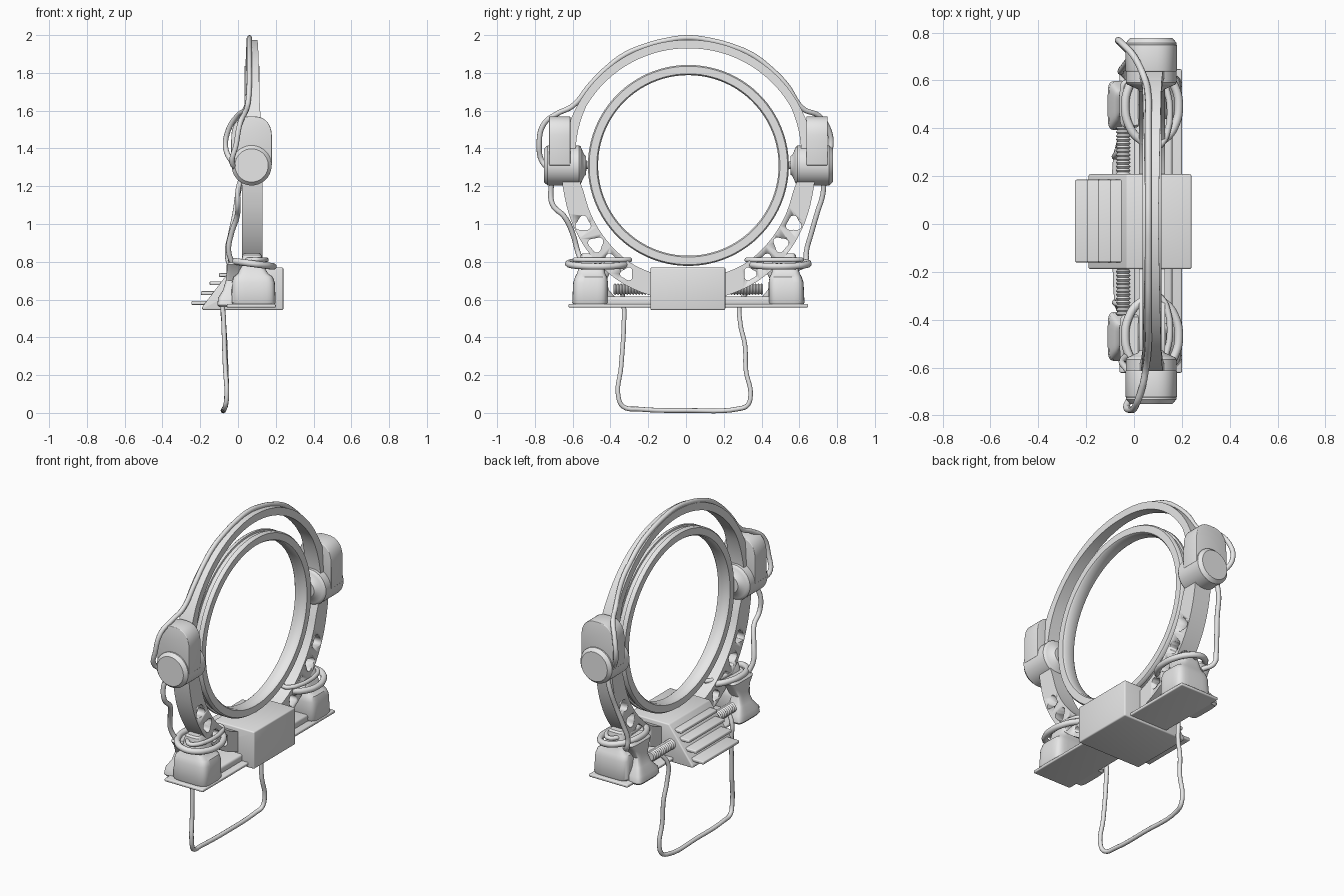
import bpy, bmesh, math
from mathutils import Vector

if "Cube" in bpy.data.objects:
    bpy.data.objects.remove(bpy.data.objects["Cube"])

YC, ZC, XC = 0.0125, 1.31, 0.075      # centre of the rings
grey = bpy.data.materials.new("plain grey")
grey.diffuse_color = (0.8, 0.8, 0.8, 1)
grey.use_nodes = True
grey.node_tree.nodes["Principled BSDF"].inputs["Base Color"].default_value = grey.diffuse_color


def activate(ob):
    bpy.ops.object.select_all(action='DESELECT')
    ob.select_set(True)
    bpy.context.view_layer.objects.active = ob


def finish(name, bm, bevel=0, smooth=True):
    bmesh.ops.recalc_face_normals(bm, faces=bm.faces[:])
    me = bpy.data.meshes.new(name)
    bm.to_mesh(me)
    bm.free()
    me.materials.append(grey)
    ob = bpy.data.objects.new(name, me)
    bpy.context.collection.objects.link(ob)
    activate(ob)
    if bevel:
        m = ob.modifiers.new("bevel", 'BEVEL')
        m.width, m.segments, m.angle_limit = bevel, 3, math.radians(35)
        bpy.ops.object.modifier_apply(modifier=m.name)
    if smooth:
        bpy.ops.object.shade_smooth_by_angle(angle=math.radians(35))
    return ob


def skin(name, loops, closed=False, bevel=0):
    """Bridge a list of equal-length point loops."""
    bm = bmesh.new()
    rows = [[bm.verts.new(p) for p in lp] for lp in loops]
    n = len(rows[0])
    for i in range(len(rows) if closed else len(rows) - 1):
        a, b = rows[i], rows[(i + 1) % len(rows)]
        for j in range(n):
            k = (j + 1) % n
            bm.faces.new((a[j], a[k], b[k], b[j]))
    if not closed:
        bm.faces.new(rows[0])
        bm.faces.new(rows[-1])
    return finish(name, bm, bevel)


def extrude(name, pts, vec, bevel=0):
    v = Vector(vec)
    return skin(name, [pts, [Vector(p) + v for p in pts]], bevel=bevel)


def box(name, x0, x1, y0, y1, z0, z1, bevel=0):
    return extrude(name, [(x0, y0, z0), (x1, y0, z0), (x1, y1, z0), (x0, y1, z0)],
                   (0, 0, z1 - z0), bevel)


def lathe(name, cx, cz, s, profile, n=40):
    """Turn (distance, radius) pairs about an axis along y."""
    ang = [2 * math.pi * i / n for i in range(n)]
    return skin(name, [[(cx + r * math.cos(a), YC + s * d, cz + r * math.sin(a)) for a in ang]
                       for d, r in profile])


def loft(name, s, sections, n=32):
    """Stack rounded rectangles given as (z, x0, x1, d0, d1)."""
    loops = []
    for z, x0, x1, d0, d1 in sections:
        lp = []
        for i in range(n):
            a = 2 * math.pi * (i + 0.5) / n
            c, q = math.cos(a), math.sin(a)
            u = math.copysign(abs(c) ** 0.4, c)
            w = math.copysign(abs(q) ** 0.4, q)
            lp.append(((x0 + x1) / 2 + u * (x1 - x0) / 2,
                       YC + s * ((d0 + d1) / 2 + w * (d1 - d0) / 2), z))
        loops.append(lp)
    return skin(name, loops)


def tube(name, pts, r, cyclic=False):
    cu = bpy.data.curves.new(name, 'CURVE')
    cu.dimensions = '3D'
    cu.bevel_depth, cu.bevel_resolution, cu.resolution_u = r, 3, 6
    cu.use_fill_caps = True
    sp = cu.splines.new('BEZIER')
    sp.bezier_points.add(len(pts) - 1)
    for bp, p in zip(sp.bezier_points, pts):
        bp.co = p
        bp.handle_left_type = bp.handle_right_type = 'AUTO'
    sp.use_cyclic_u = cyclic
    cu.materials.append(grey)
    ob = bpy.data.objects.new(name, cu)
    bpy.context.collection.objects.link(ob)
    activate(ob)
    bpy.ops.object.convert(target='MESH')
    bpy.ops.object.shade_smooth_by_angle(angle=math.radians(50))


def polar(x, deg, r):
    a = math.radians(deg)
    return (x, YC + r * math.sin(a), ZC + r * math.cos(a))


# inner ring with a shallow groove on its rim
sec = [(.035, .485), (.045, .478), (.105, .478), (.115, .485), (.115, .525), (.105, .532),
       (.09, .532), (.088, .522), (.062, .522), (.06, .532), (.045, .532), (.035, .525)]
skin("inner_ring", [[polar(x, d, r) for x, r in sec] for d in range(0, 360, 4)], closed=True)

# outer arc: slim on top, wide and deep at the bottom (angle, inner, outer, half width)
keys = [(0, .62, .665, .027), (60, .625, .668, .04), (85, .6, .67, .055), (105, .57, .676, .055),
        (130, .585, .70, .055), (150, .60, .715, .055), (181, .60, .72, .055)]


def arc_section(deg):
    p = abs(deg)
    for a, b in zip(keys, keys[1:]):
        if a[0] <= p <= b[0]:
            t = (p - a[0]) / (b[0] - a[0])
            ri, ro, h = (a[i] + t * (b[i] - a[i]) for i in (1, 2, 3))
            return [polar(XC - h, deg, ri), polar(XC + h, deg, ri),
                    polar(XC + h, deg, ro), polar(XC - h, deg, ro)]


arc = skin("outer_arc", [arc_section(d) for d in range(-180, 180, 4)], closed=True)

# rounded triangular lightening holes in the lower arc
for s in (1, -1):
    for i, (deg, r, size) in enumerate([(119, .637, .038), (130.5, .643, .038),
                                        (141, .652, .036), (150.5, .66, .032)]):
        _, cy, cz = polar(0, s * deg, r)
        pts = []
        for k in range(24):
            a = 2 * math.pi * k / 24
            q = size * (1 + .17 * math.cos(3 * a + i * math.pi))
            b = math.radians(90 - deg) + a
            pts.append((-.1, cy + s * q * math.cos(b), cz + q * math.sin(b)))
        cutter = extrude("hole_cutter", pts, (.4, 0, 0))
        cutter.hide_render = True
        activate(arc)
        m = arc.modifiers.new("hole", 'BOOLEAN')
        m.operation, m.object, m.solver = 'DIFFERENCE', cutter, 'EXACT'
        bpy.ops.object.modifier_apply(modifier=m.name)
        bpy.data.objects.remove(cutter)

# central housing with sloped back and cooling fins
extrude("central_housing", [(.24, -.188, .545), (.24, -.188, .77), (-.03, -.188, .77),
                            (-.19, -.188, .56), (-.19, -.188, .545)], (0, .396, 0), .018)
for x, z in [(-.247, .582), (-.197, .634), (-.15, .686), (-.1, .73)]:
    box("cooling_fin", x, .02, -.16, .185, z - .01, z + .01, .006)

# base plate and rail
box("base_plate", -.06, .2, -.622, .647, .558, .576, .006)
box("base_rail", .0, .16, -.43, .455, .57, .615, .012)

for s, side in ((1, "right"), (-1, "left")):
    # pivot motor, its slab mount and pin
    lathe(side + "_pivot_motor", .072, ZC, s,
          [(.47 + .045, .02), (.54, .02), (.542, .05), (.55, .055), (.566, .09), (.57, .1),
           (.578, .106), (.745, .106), (.765, .088)])
    pts = [(-.036, YC + s * .625, ZC)]
    for k in range(21):
        a = math.pi * (1 - k / 20)
        c, q = math.cos(a), math.sin(a)
        pts.append((.072 + .108 * math.copysign(abs(c) ** .75, c), YC + s * .625,
                    1.44 + .13 * abs(q) ** .75))
    pts.append((.18, YC + s * .625, ZC))
    extrude(side + "_pivot_mount", pts, (0, s * .112, 0), .004)

    # foot clamp with tapered neck
    loft(side + "_foot_clamp", s,
         [(.575, -.03, .195, .43, .61), (.585, -.036, .2, .425, .615), (.69, -.032, .195, .425, .61),
          (.72, -.024, .185, .43, .6), (.738, 0, .16, .44, .59), (.77, .01, .14, .445, .58),
          (.835, .025, .125, .45, .57), (.845, .035, .115, .46, .56)])
    # waisted pouch behind the clamp
    loft(side + "_rear_pouch", s,
         [(.56, -.1, -.03, .39, .575), (.572, -.11, -.02, .38, .585), (.61, -.105, -.01, .385, .58),
          (.65, -.08, .0, .42, .55), (.7, -.065, .01, .435, .535), (.75, -.06, .02, .41, .56),
          (.785, -.06, .03, .39, .59), (.8, -.045, .03, .4, .58)])
    # corrugated sleeve beside the housing
    lathe(side + "_corrugated_sleeve", -.045, .655, s,
          [(.18 + .008 * i, .024 if i % 2 else .031) for i in range(28)], 20)
    # strap loops around the neck
    ring = [2 * math.pi * k / 12 for k in range(12)]
    tube(side + "_strap_loop", [(.075 + .112 * math.cos(a), YC + s * (.48 + .155 * math.sin(a)),
                                 .79 - .015 * math.cos(a)) for a in ring], .018, True)
    tube(side + "_upper_loop", [(.09 + .06 * math.cos(a), YC + s * (.455 + .145 * math.sin(a)),
                                 .81) for a in ring], .013, True)

# cable over the top of the arc
tube("top_cable", [(.01, -.70, 1.29), (-.03, -.755, 1.32), (-.01, -.777, 1.42), (.01, -.752, 1.53),
                   (.035, -.68, 1.585), (.05, -.60, 1.625)]
     + [polar(.06, d, .672 if d % 30 else .676) for d in range(-50, 55, 10)]
     + [(.04, .62, 1.61), (0, .70, 1.575), (-.05, .755, 1.5), (-.065, .765, 1.4), (-.02, .72, 1.31)],
     .014)
# cables from motors down to the clamps
tube("left_side_cable", [(.02, -.70, 1.25), (0, -.715, 1.18), (0, -.705, 1.1), (-.005, -.645, 1.04),
                         (-.035, -.60, .95), (-.05, -.575, .86), (-.03, -.55, .79)], .014)
tube("right_side_cable", [(.02, .73, 1.25), (0, .725, 1.16), (-.015, .695, 1.06), (-.04, .66, .94),
                          (-.055, .638, .86), (-.045, .63, .79), (0, .58, .76)], .014)
# hanging cable under the base
tube("hanging_cable", [(-.045, -.34, .65), (-.078, -.33, .58), (-.076, -.328, .5), (-.068, -.343, .25),
                       (-.06, -.357, .08), (-.068, -.33, .032), (-.075, -.25, .02), (-.075, 0, .013),
                       (-.075, .28, .022), (-.065, .325, .04), (-.06, .342, .1), (-.063, .318, .22),
                       (-.068, .312, .36), (-.075, .288, .47), (-.078, .287, .58), (-.045, .33, .65)],
     .0125)
